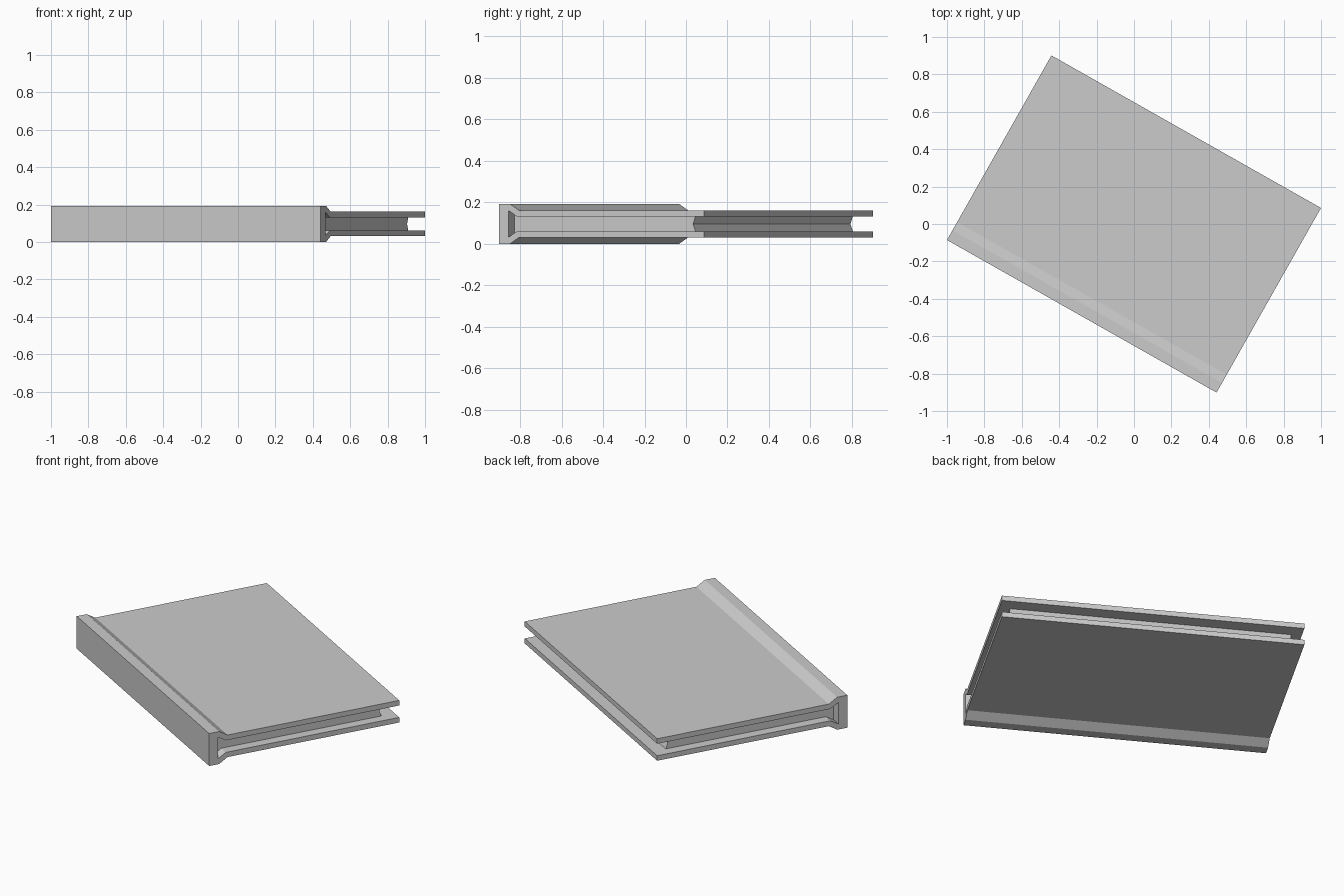
import bpy, bmesh, math
from mathutils import Matrix

if "Cube" in bpy.data.objects:
    bpy.data.objects.remove(bpy.data.objects["Cube"])

TURN = math.radians(-29.5)   # book lies turned on the ground
HALF_LEN = 0.828             # half length along the spine
HALF_DEP = 0.567             # half depth from spine to fore edge
DEPTH = 2 * HALF_DEP
H = 0.193                    # full height at the spine


def prism(name, profile, half):
    """Extrude a (depth from spine, z) profile along the spine direction."""
    bm = bmesh.new()
    verts = [bm.verts.new((-half, d - HALF_DEP, z)) for d, z in profile]
    face = bm.faces.new(verts)
    new = bmesh.ops.extrude_face_region(bm, geom=[face])["geom"]
    moved = [g for g in new if isinstance(g, bmesh.types.BMVert)]
    bmesh.ops.translate(bm, verts=moved, vec=(2 * half, 0, 0))
    bmesh.ops.recalc_face_normals(bm, faces=bm.faces[:])
    bmesh.ops.transform(bm, matrix=Matrix.Rotation(TURN, 4, 'Z'), verts=bm.verts[:])
    mesh = bpy.data.meshes.new(name)
    bm.to_mesh(mesh)
    bm.free()
    obj = bpy.data.objects.new(name, mesh)
    bpy.context.collection.objects.link(obj)
    return obj


def flip(profile):
    return [(d, H - z) for d, z in profile]


# Covers with a pressed hinge groove beside the spine
cover = [(0, 0), (0.06, 0), (0.11, 0.031), (DEPTH, 0.031),
         (DEPTH, 0.061), (0.10, 0.061), (0.05, 0.031), (0, 0.031)]
prism("bottom_cover", cover, HALF_LEN)
prism("top_cover", flip(cover), HALF_LEN)

# Spine board between the covers
prism("spine", [(0, 0.031), (0.053, 0.031), (0.053, H - 0.031), (0, H - 0.031)], HALF_LEN)

# Page block: flared at the spine, hollowed fore edge
half_pages = [(0.053, 0.032), (0.10, 0.061), (DEPTH - 0.079, 0.061)]
pages = half_pages + [(DEPTH - 0.092, H / 2)] + flip(half_pages)[::-1]
prism("pages", pages, HALF_LEN - 0.058)
